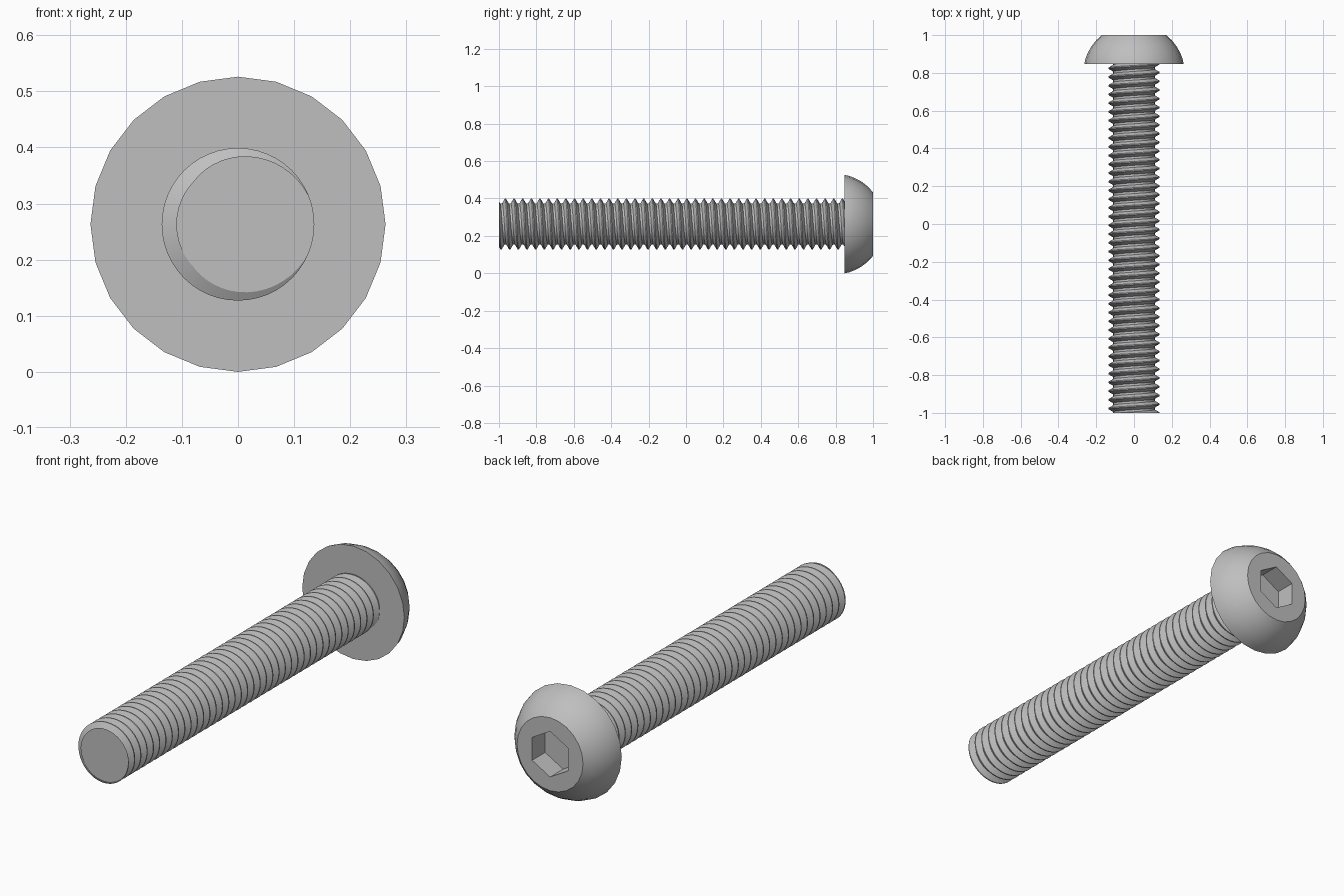
import bpy, bmesh, math

cube = bpy.data.objects.get("Cube")
if cube:
    bpy.data.objects.remove(cube)

AXIS_Z = 0.263          # height of the screw axis
HEAD_Y = 0.848          # underside of the head
PITCH = 0.0462
MAJOR, MINOR = 0.136, 0.11

steel = bpy.data.materials.new("grey steel")
steel.use_nodes = True
steel.diffuse_color = (0.52, 0.52, 0.52, 1)
steel.node_tree.nodes["Principled BSDF"].inputs["Base Color"].default_value = (0.52, 0.52, 0.52, 1)


def point(r, a, y):
    return (r * math.cos(a), y, AXIS_Z + r * math.sin(a))


def finish(bm, name, angle):
    bmesh.ops.recalc_face_normals(bm, faces=bm.faces)
    mesh = bpy.data.meshes.new(name)
    bm.to_mesh(mesh)
    bm.free()
    mesh.materials.append(steel)
    ob = bpy.data.objects.new(name, mesh)
    bpy.context.collection.objects.link(ob)
    bpy.ops.object.select_all(action='DESELECT')
    ob.select_set(True)
    bpy.context.view_layer.objects.active = ob
    bpy.ops.object.shade_smooth_by_angle(angle=math.radians(angle))
    return ob


# Threaded shank: a right-handed helical strip, trimmed flat at both ends
def build_shank():
    bm = bmesh.new()
    seg = 48
    turns = int((HEAD_Y + 1) / PITCH) + 5
    profile = [(-0.06, MAJOR), (0.06, MAJOR), (0.38, MINOR), (0.62, MINOR), (0.94, MAJOR)]
    rows = []
    for i in range(turns * seg + 1):
        a = -2 * math.pi * i / seg
        y = -1 + PITCH * (i / seg - 2)
        rows.append([bm.verts.new(point(r, a, y + PITCH * t)) for t, r in profile])
    for low, high in zip(rows, rows[1:]):
        for j in range(len(profile) - 1):
            bm.faces.new((low[j], low[j + 1], high[j + 1], high[j]))
    bmesh.ops.remove_doubles(bm, verts=bm.verts, dist=1e-5)
    for y, side in ((-1, -1), (HEAD_Y + 0.015, 1)):
        bmesh.ops.bisect_plane(bm, geom=bm.verts[:] + bm.edges[:] + bm.faces[:], dist=1e-6,
                               plane_co=(0, y, 0), plane_no=(0, side, 0), clear_outer=True)
        rim = [e for e in bm.edges if e.is_boundary and all(abs(v.co.y - y) < 1e-4 for v in e.verts)]
        bmesh.ops.contextual_create(bm, geom=rim)
    return finish(bm, "threaded_shank", 25)


# Button head: a domed lathe whose inner rings become the hex socket
def build_head():
    bm = bmesh.new()
    seg = 24
    apothem = 0.092
    sixth = math.pi / 3

    def hexagon(a):
        return apothem / math.cos((a + sixth / 2) % sixth - sixth / 2)

    dome = [(0.263, HEAD_Y), (0.257, 0.875), (0.245, 0.905),
            (0.226, 0.94), (0.2, 0.973), (0.17, 1.0)]
    rings = [(lambda a, r=r: r, y) for r, y in dome]
    rings += [(hexagon, 1.0), (hexagon, 0.904)]
    loops = [[bm.verts.new(point(radius(2 * math.pi * k / seg), 2 * math.pi * k / seg, y))
              for k in range(seg)] for radius, y in rings]
    for low, high in zip(loops, loops[1:]):
        for k in range(seg):
            n = (k + 1) % seg
            bm.faces.new((low[k], low[n], high[n], high[k]))
    bm.faces.new(loops[0])
    bm.faces.new(loops[-1])
    return finish(bm, "button_head", 30)


build_shank()
build_head()
